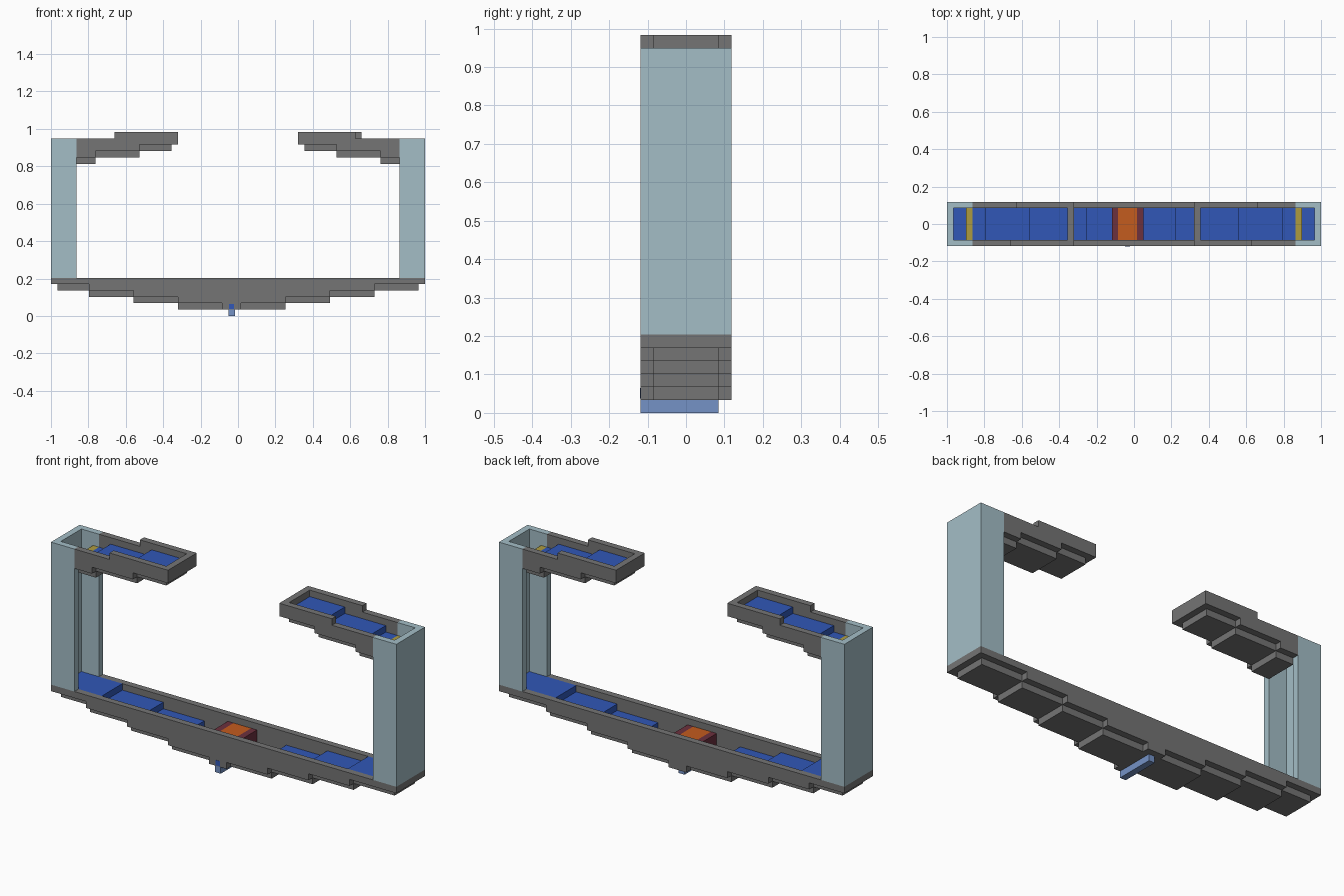
import bpy

cube = bpy.data.objects.get("Cube")
if cube:
    bpy.data.objects.remove(cube, do_unlink=True)

LENGTH, DEPTH = 59, 7          # overall size in grid cells
U = 2 / LENGTH                 # one cell in scene units


def material(name, srgb):
    rgba = [(c / 255) ** 2.2 for c in srgb] + [1]
    m = bpy.data.materials.new(name)
    m.use_nodes = True
    m.diffuse_color = rgba
    m.node_tree.nodes["Principled BSDF"].inputs["Base Color"].default_value = rgba
    return m


STONE = material("grey stone", (116, 116, 116))
GLASS = material("pale blue glass", (162, 188, 197))
WATER = material("blue water", (52, 88, 182))
STREAM = material("light blue", (116, 145, 197))
ORANGE = material("orange", (194, 92, 36))
RED = material("dark red", (108, 52, 64))
YELLOW = material("dull yellow", (172, 154, 66))


def prism(name, outline, y0, y1, mat):
    """Extrude an x-z outline, in cells, from y0 to y1."""
    n = len(outline)
    verts = [((x - LENGTH / 2) * U, (y - DEPTH / 2) * U, z * U)
             for y in (y0, y1) for x, z in outline]
    faces = [list(range(n)), list(range(2 * n - 1, n - 1, -1))]
    faces += [[i, i + n, (i + 1) % n + n, (i + 1) % n] for i in range(n)]
    area = sum(outline[i - 1][0] * p[1] - p[0] * outline[i - 1][1]
               for i, p in enumerate(outline))
    if area < 0:
        faces = [f[::-1] for f in faces]
    mesh = bpy.data.meshes.new(name)
    mesh.from_pydata(verts, [], faces)
    mesh.materials.append(mat)
    obj = bpy.data.objects.new(name, mesh)
    bpy.context.collection.objects.link(obj)


def box(name, x0, x1, y0, y1, z0, z1, mat):
    prism(name, [(x0, z0), (x1, z0), (x1, z1), (x0, z1)], y0, y1, mat)


# Lower trough: stepped side walls
left_steps = [(0, 5), (6, 4), (13, 3), (20, 2), (27, 1)]
right_steps = [(30, 1), (37, 2), (44, 3), (51, 4), (59, 5)]
wall = [(0, 6)]
for i, (x, z) in enumerate(left_steps):
    if i:
        wall.append((x, left_steps[i - 1][1]))
    wall.append((x, z))
for i, (x, z) in enumerate(right_steps):
    wall.append((x, z))
    if i < len(right_steps) - 1:
        wall.append((x, right_steps[i + 1][1]))
wall.append((59, 6))
for side, y in (("front", 0), ("back", 6)):
    prism(f"trough_{side}_wall", wall, y, y + 1, STONE)

# Lower trough: end caps, hanging floor slabs and the water on them
for side, x in (("right", 0), ("left", 58)):
    box(f"trough_{side}_cap", x, x + 1, 1, 6, 5, 6, STONE)
floors = [(1, 7, 4, 1, 8), (6, 14, 3, 6, 15), (13, 21, 2, 13, 22),
          (20, 37, 1, 20, 37),
          (36, 44, 2, 36, 44), (43, 51, 3, 43, 51), (50, 58, 4, 50, 58)]
for i, (x0, x1, z, w0, w1) in enumerate(floors):
    box(f"trough_floor_{i}", x0, x1, 1, 6, z, z + 1, STONE)
    box(f"trough_water_{i}", w0, w1, 1, 6, z + 1, z + 2, WATER)

# Central block, with the outlet below it
box("centre_block", 27, 30, 1, 6, 2, 5, ORANGE)
for side, x in (("right", 26), ("left", 30)):
    box(f"centre_{side}_edge", x, x + 1, 1, 6, 2, 5, RED)
box("outlet_stream", 28, 29, 0, 6, 0, 1, STREAM)
box("outlet_plate", 28.1, 28.9, -0.03, 0.1, 1.1, 1.9, WATER)

# Columns and upper arms, one on each side
for side, flip in (("right", False), ("left", True)):
    def mx(x):
        return LENGTH - x if flip else x

    def part(name, x0, x1, y0, y1, z0, z1, mat):
        a, b = sorted((mx(x0), mx(x1)))
        box(f"{side}_{name}", a, b, y0, y1, z0, z1, mat)

    # U-shaped column, open towards the middle
    part("column_outer_wall", 0, 1, 0, 7, 6, 28, GLASS)
    part("column_front_wall", 1, 4, 0, 1, 6, 28, GLASS)
    part("column_back_wall", 1, 4, 6, 7, 6, 28, GLASS)
    part("spill_sill", 3, 4, 1, 6, 25, 26, YELLOW)

    # Arm walls, stepped below and raised towards the tip
    for face, y in (("front", 0), ("back", 6)):
        rise = 11 if (face == "back") != flip else 10
        outline = [(4, 25), (7, 25), (7, 26), (14, 26), (14, 27), (20, 27),
                   (20, 29), (rise, 29), (rise, 28), (4, 28)]
        prism(f"{side}_arm_{face}_wall", [(mx(x), z) for x, z in outline],
              y, y + 1, STONE)
    part("arm_tip", 19, 20, 1, 6, 27, 29, STONE)

    # Arm floor slabs and water
    for i, (x0, x1, w0, w1) in enumerate([(4, 7, 4, 6), (6, 14, 6, 13),
                                          (13, 19, 13, 19)]):
        z = 24 + i
        part(f"arm_floor_{i}", x0, x1, 1, 6, z, z + 1, STONE)
        part(f"arm_water_{i}", w0, w1, 1, 6, z + 1, z + 2, WATER)
